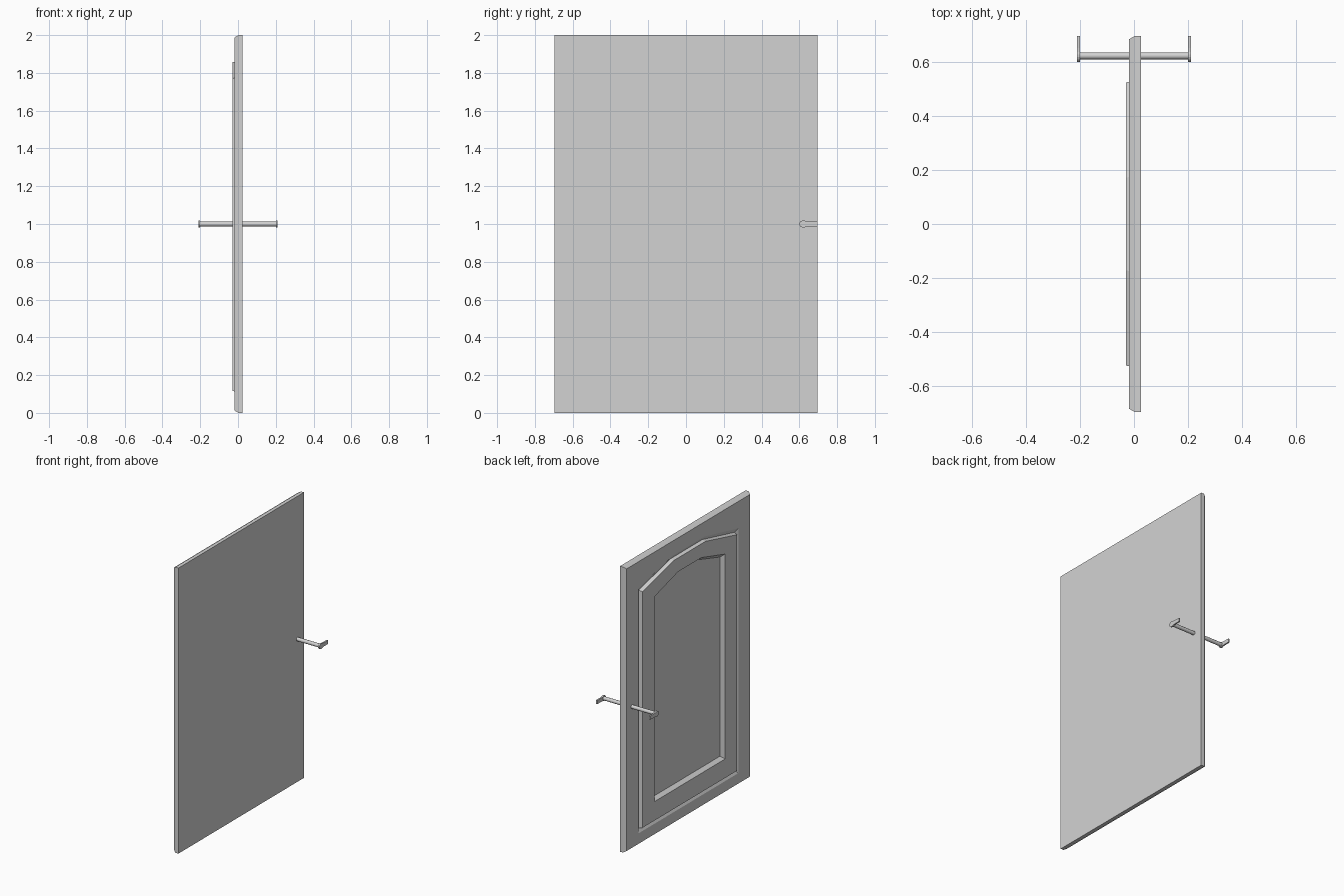
import bpy
import bmesh
import math

cube = bpy.data.objects.get("Cube")
if cube:
    bpy.data.objects.remove(cube, do_unlink=True)

grey = bpy.data.materials.new("plain grey")
grey.use_nodes = True
color = (0.65, 0.65, 0.65, 1)
grey.diffuse_color = color
grey.node_tree.nodes["Principled BSDF"].inputs["Base Color"].default_value = color


def finish(name, bm):
    bmesh.ops.recalc_face_normals(bm, faces=bm.faces)
    mesh = bpy.data.meshes.new(name)
    bm.to_mesh(mesh)
    bm.free()
    mesh.materials.append(grey)
    obj = bpy.data.objects.new(name, mesh)
    bpy.context.collection.objects.link(obj)
    return obj


def loft(name, loops):
    """Skin a row of equal-length point loops and cap both ends."""
    bm = bmesh.new()
    rings = [[bm.verts.new(p) for p in loop] for loop in loops]
    for a, b in zip(rings, rings[1:]):
        for i in range(len(a)):
            j = (i + 1) % len(a)
            bm.faces.new((a[i], a[j], b[j], b[i]))
    bm.faces.new(rings[0])
    bm.faces.new(rings[-1])
    return finish(name, bm)


def arch(x, half, bottom, corner, top, bend):
    """Rectangle whose top edge rises to a flat-topped arch."""
    return [(x, -half, bottom), (x, half, bottom), (x, half, corner),
            (x, bend, top), (x, -bend, top), (x, -half, corner)]


# Door leaf: flat back, bevelled rim, groove, raised frame, sunken panel
loft("door_leaf", [
    arch(0.025, 0.695, 0, 2, 2, 0.18),
    arch(0.002, 0.695, 0, 2, 2, 0.18),
    arch(-0.018, 0.683, 0.012, 1.988, 1.988, 0.18),
    arch(-0.018, 0.553, 0.085, 1.8, 1.885, 0.18),
    arch(-0.004, 0.53, 0.11, 1.777, 1.862, 0.175),
    arch(-0.03, 0.523, 0.117, 1.77, 1.857, 0.172),
    arch(-0.03, 0.39, 0.25, 1.685, 1.76, 0.13),
    arch(-0.004, 0.37, 0.27, 1.665, 1.74, 0.123),
])

# Handle spindle through the door
HANDLE_Y = 0.622


def circle(x, radius, n=12):
    return [(x, HANDLE_Y + radius * math.cos(math.tau * i / n),
             1 + radius * math.sin(math.tau * i / n)) for i in range(n)]


spindle = loft("handle_spindle", [circle(-0.203, 0.013), circle(0.203, 0.013)])
for poly in spindle.data.polygons:
    poly.use_smooth = len(poly.vertices) == 4
spindle.data.set_sharp_from_angle(angle=math.radians(35))


# Lever plates with a rounded hub and a straight grip
def lever_loop(x):
    hub = [(x, HANDLE_Y + 0.023 * math.cos(a), 1 + 0.019 * math.sin(a))
           for a in (math.radians(50 + 26 * i) for i in range(11))]
    return ([(x, 0.695, 1.013), (x, 0.65, 1.013)] + hub
            + [(x, 0.65, 0.987), (x, 0.695, 0.987)])


for side, sign in (("left", 1), ("right", -1)):
    loft(f"{side}_handle_lever", [lever_loop(sign * 0.2), lever_loop(sign * 0.21)])
